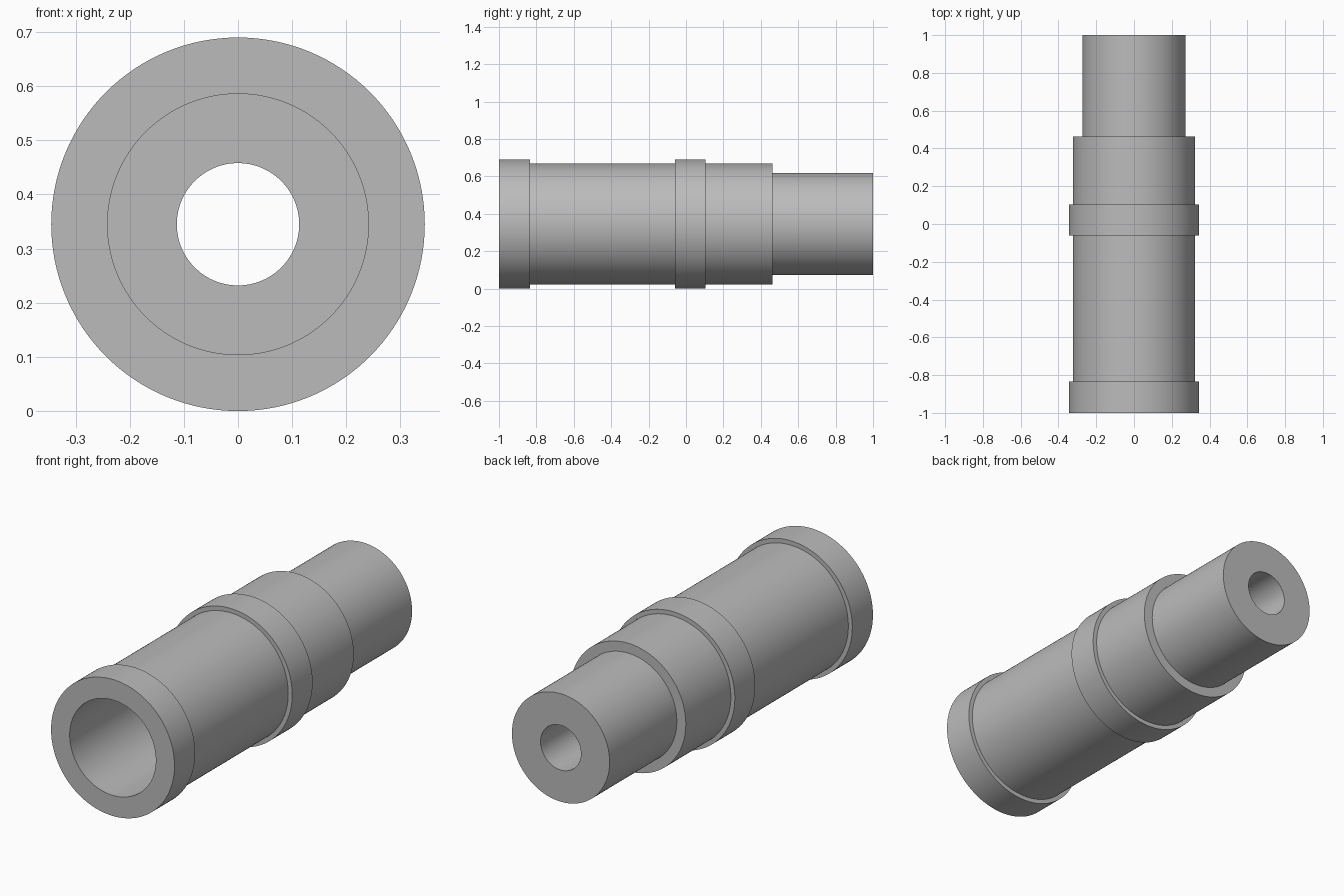
import bpy
import bmesh
import math

if "Cube" in bpy.data.objects:
    bpy.data.objects.remove(bpy.data.objects["Cube"], do_unlink=True)

SEGMENTS = 128
AXIS_Z = 0.345

# Single plain grey for the whole sleeve
grey = bpy.data.materials.new("plain grey")
grey.use_nodes = True
colour = (0.5, 0.5, 0.5, 1)
grey.diffuse_color = colour
grey.node_tree.nodes["Principled BSDF"].inputs["Base Color"].default_value = colour


def lathe(name, profile):
    """Revolve a closed (radius, y) profile around the lengthwise axis."""
    bm = bmesh.new()
    rings = []
    for i in range(SEGMENTS):
        a = 2 * math.pi * i / SEGMENTS
        rings.append([bm.verts.new((r * math.cos(a), y, r * math.sin(a)))
                      for r, y in profile])
    count = len(profile)
    for i, ring in enumerate(rings):
        following = rings[(i + 1) % SEGMENTS]
        for j in range(count):
            k = (j + 1) % count
            bm.faces.new((ring[j], ring[k], following[k], following[j]))
    bmesh.ops.recalc_face_normals(bm, faces=bm.faces)
    mesh = bpy.data.meshes.new(name)
    bm.to_mesh(mesh)
    bm.free()
    mesh.materials.append(grey)
    obj = bpy.data.objects.new(name, mesh)
    obj.location.z = AXIS_Z
    bpy.context.collection.objects.link(obj)
    bpy.ops.object.select_all(action="DESELECT")
    obj.select_set(True)
    bpy.context.view_layer.objects.active = obj
    bpy.ops.object.shade_smooth_by_angle(angle=math.radians(30))
    return obj


collar, body, spigot = 0.345, 0.323, 0.273
wide_bore, narrow_bore = 0.241, 0.113

# Stepped outside from front to back, then the counterbored inside
outside = [
    (collar, -1), (collar, -0.835),
    (body, -0.835), (body, -0.06),
    (collar, -0.06), (collar, 0.103),
    (body, 0.103), (body, 0.463),
    (spigot, 0.463), (spigot, 1),
]
inside = [
    (narrow_bore, 1), (narrow_bore, -0.46),
    (wide_bore, -0.46), (wide_bore, -1),
]
lathe("stepped_sleeve", outside + inside)
